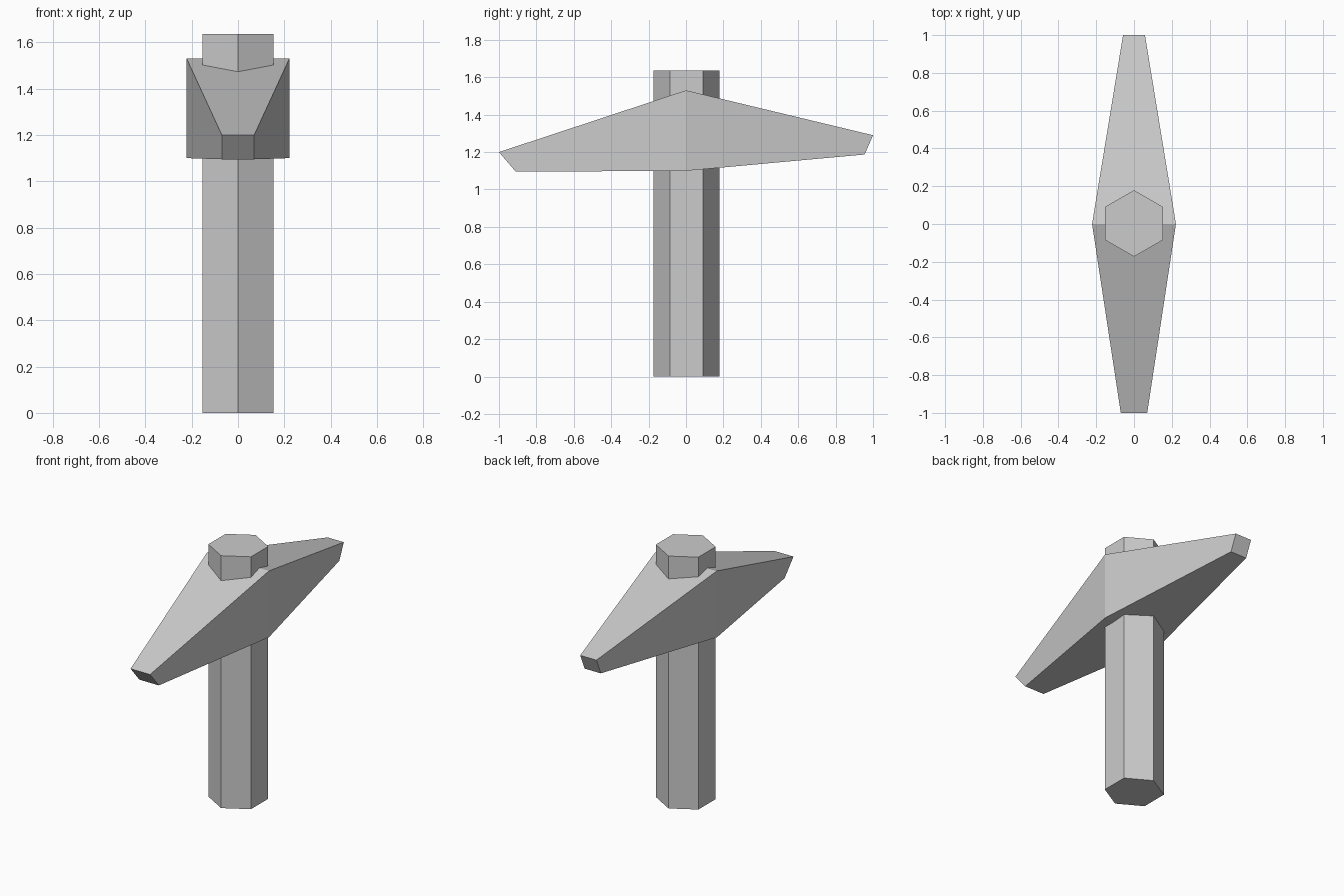
import bpy
import bmesh

cube = bpy.data.objects.get("Cube")
if cube:
    bpy.data.objects.remove(cube, do_unlink=True)

# Single grey material
grey = bpy.data.materials.new("plain_grey")
grey.use_nodes = True
GREY = (0.6, 0.6, 0.6, 1)
grey.diffuse_color = GREY
grey.node_tree.nodes["Principled BSDF"].inputs["Base Color"].default_value = GREY


def loft(name, sections):
    """Join equal-sized rings of points into a closed, flat-shaded solid."""
    bm = bmesh.new()
    rings = [[bm.verts.new(p) for p in ring] for ring in sections]
    for a, b in zip(rings, rings[1:]):
        for i in range(len(a)):
            j = (i + 1) % len(a)
            bm.faces.new((a[i], a[j], b[j], b[i]))
    bm.faces.new(rings[0])
    bm.faces.new(rings[-1])
    bmesh.ops.recalc_face_normals(bm, faces=bm.faces)
    mesh = bpy.data.meshes.new(name)
    bm.to_mesh(mesh)
    bm.free()
    mesh.materials.append(grey)
    obj = bpy.data.objects.new(name, mesh)
    bpy.context.collection.objects.link(obj)
    return obj


def head_section(half_width, top, bottom):
    """Four corners from (y, z) of the top and bottom edges."""
    (ty, tz), (by, bz) = top, bottom
    w = half_width
    return [(-w, ty, tz), (w, ty, tz), (w, by, bz), (-w, by, bz)]


# Hexagonal handle, corners facing front and back
height = 1.635
bpy.ops.mesh.primitive_cylinder_add(vertices=6, radius=0.176, depth=height,
                                    location=(0, 0.003, height / 2))
handle = bpy.context.object
handle.name = "handle"
handle.data.materials.append(grey)

# Tapered head: front tip, thick middle, back tip
loft("pick_head", [
    head_section(0.07, (-1.0, 1.2), (-0.91, 1.095)),
    head_section(0.222, (0, 1.53), (0, 1.10)),
    head_section(0.058, (1.0, 1.29), (0.955, 1.187)),
])
